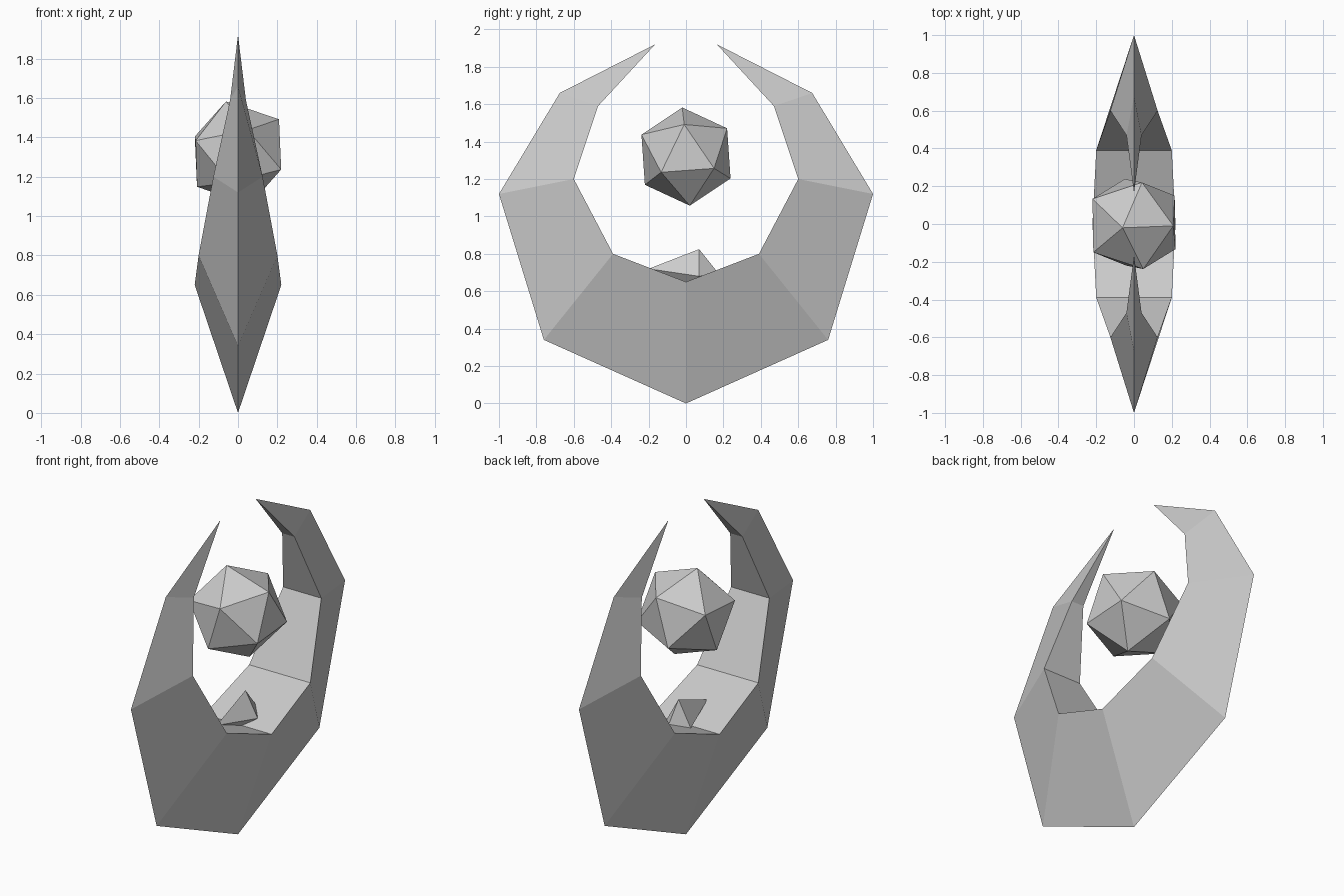
import bpy, bmesh
from mathutils import Vector, Matrix

if "Cube" in bpy.data.objects:
    bpy.data.objects.remove(bpy.data.objects["Cube"])


def add_object(name, bm):
    bmesh.ops.recalc_face_normals(bm, faces=bm.faces)
    mesh = bpy.data.meshes.new(name)
    bm.to_mesh(mesh)
    bm.free()
    obj = bpy.data.objects.new(name, mesh)
    bpy.context.collection.objects.link(obj)
    return obj


# Crescent: triangular section, sharp outer edge and flat inner band
# (outer y, outer z, inner y, inner z, inner half width)
half = [
    (0.00, 0.00, 0.00, 0.65, 0.22),
    (0.76, 0.34, 0.39, 0.80, 0.20),
    (1.00, 1.12, 0.60, 1.20, 0.125),
    (0.675, 1.66, 0.47, 1.59, 0.04),
]
stations = [(-a, b, -c, d, w) for a, b, c, d, w in half[:0:-1]] + half
bm = bmesh.new()
rings = [[bm.verts.new(p) for p in ((0, oy, oz), (w, iy, iz), (-w, iy, iz))]
         for oy, oz, iy, iz, w in stations]
for r, s in zip(rings, rings[1:]):
    for i in range(3):
        j = (i + 1) % 3
        bm.faces.new((r[i], r[j], s[j], s[i]))
# Pointed horn tips
for ring, y in ((rings[0], -0.165), (rings[-1], 0.165)):
    tip = bm.verts.new((0, y, 1.92))
    for i in range(3):
        bm.faces.new((ring[i], ring[(i + 1) % 3], tip))
add_object("crescent", bm)

# Floating faceted orb: a tilted icosahedron
pole = Vector((-0.06, -0.02, 0.26)).normalized()
side = Vector((0.20, -0.01, 0.175))
side = (side - pole * side.dot(pole)).normalized()
turn = Matrix((side, pole.cross(side), pole)).transposed().to_4x4()
bm = bmesh.new()
bmesh.ops.create_icosphere(bm, subdivisions=1, radius=0.27,
                           matrix=Matrix.Translation((0, 0, 1.32)) @ turn)
add_object("floating_orb", bm)

# Small shard rising from the inner floor
bm = bmesh.new()
for p in ((0, 0.07, 0.825), (0.08, 0.07, 0.68), (-0.08, 0.07, 0.675),
          (0, -0.20, 0.72), (0, 0.17, 0.70), (0, 0, 0.62)):
    bm.verts.new(p)
bmesh.ops.convex_hull(bm, input=bm.verts)
add_object("floor_shard", bm)
